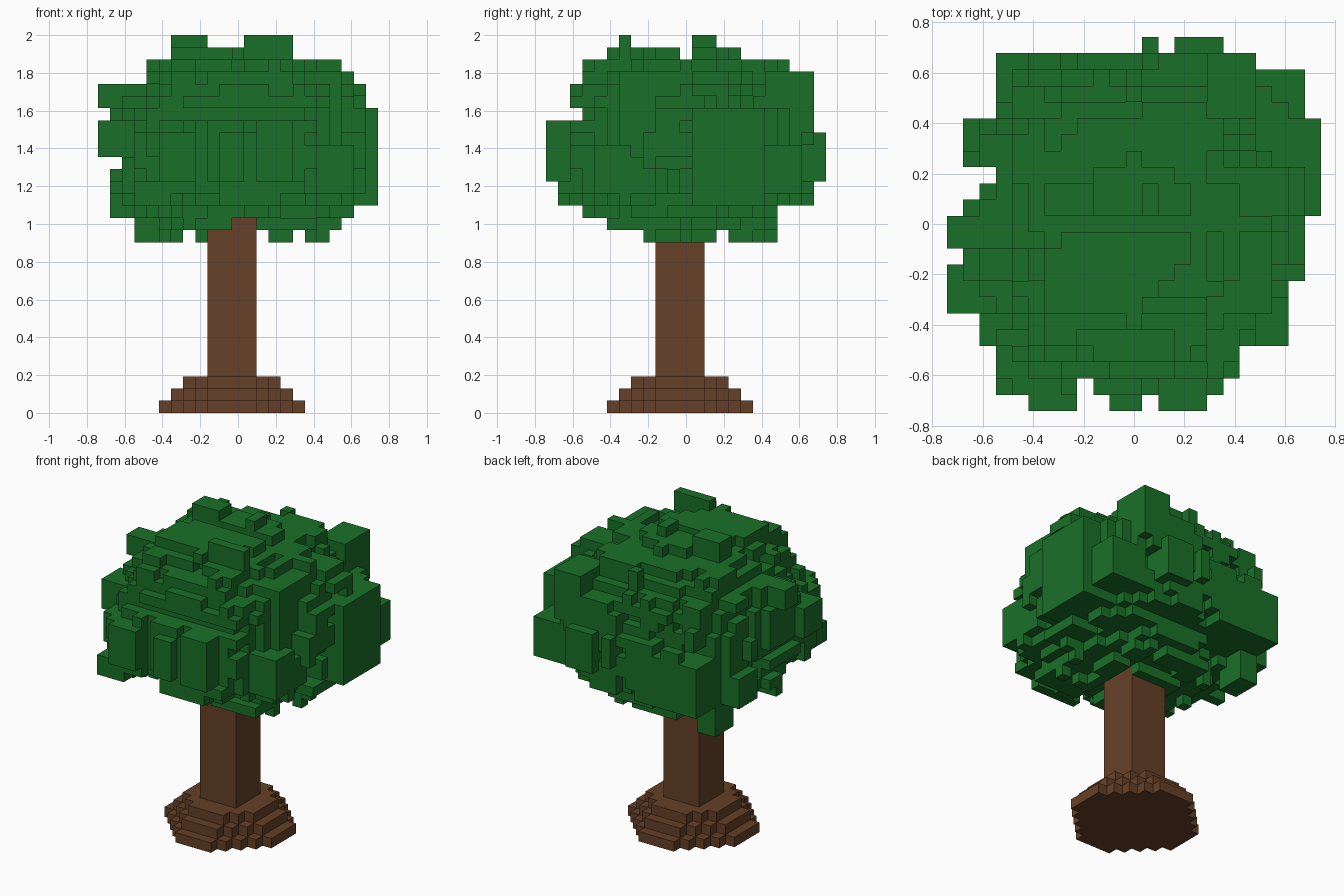
import bpy, bmesh, random
from mathutils import Vector

if "Cube" in bpy.data.objects:
    bpy.data.objects.remove(bpy.data.objects["Cube"])

U = 2 / 31           # voxel size
MID = 11.5           # grid cell offset of the x / y origin
random.seed(11)


def material(name, rgb):
    m = bpy.data.materials.new(name)
    m.diffuse_color = (*rgb, 1)
    m.use_nodes = True
    m.node_tree.nodes["Principled BSDF"].inputs["Base Color"].default_value = m.diffuse_color
    return m


def box(x0, x1, y0, y1, z0, z1):
    return {(x, y, z) for x in range(x0, x1) for y in range(y0, y1) for z in range(z0, z1)}


def voxel_object(name, cells, mat):
    """Skin a set of voxels with its exposed faces and merge coplanar ones."""
    bm = bmesh.new()
    verts = {}

    def vert(p):
        if p not in verts:
            verts[p] = bm.verts.new(((p[0] - MID) * U, (p[1] - MID) * U, p[2] * U))
        return verts[p]

    for c in sorted(cells):
        for axis in range(3):
            for side in (0, 1):
                n = list(c)
                n[axis] += 2 * side - 1
                if tuple(n) in cells:
                    continue
                a, b = (axis + 1) % 3, (axis + 2) % 3
                quad = []
                for da, db in ((0, 0), (1, 0), (1, 1), (0, 1)):
                    p = list(c)
                    p[axis] += side
                    p[a] += da
                    p[b] += db
                    quad.append(vert(tuple(p)))
                bm.faces.new(quad if side else quad[::-1])
    bmesh.ops.dissolve_limit(bm, angle_limit=0.01, verts=bm.verts, edges=bm.edges)
    me = bpy.data.meshes.new(name)
    bm.to_mesh(me)
    bm.free()
    me.materials.append(mat)
    ob = bpy.data.objects.new(name, me)
    bpy.context.collection.objects.link(ob)


def outline(text, first):
    """Rows of 'start-end' spans -> set of (column, row) cells."""
    out = set()
    for row, spans in enumerate(text.split(), first):
        for s in spans.split(","):
            a, b = map(int, s.split("-"))
            out |= {(c, row) for c in range(a, b)}
    return out


bark = material("bark", (0.133, 0.051, 0.020))
leaf = material("leaf", (0.010, 0.162, 0.021))

# Trunk with a stepped octagonal foot
wood = box(9, 13, 9, 13, 0, 16)
for z, r in enumerate((6, 5, 4)):
    wood |= {c for c in box(11 - r, 11 + r, 11 - r, 11 + r, z, z + 1)
             if abs(c[0] - 10.5) + abs(c[1] - 10.5) <= r + 1}
voxel_object("trunk", wood, bark)

# Crown outlines, bottom row first
front = outline("3-7,8-13,14-16,17-19 3-20 1-21 1-23 1-23 1-23 2-23 0-23 0-23 0-23 1-23 "
                "0-22 0-22 4-22 4-20 6-16 6-9,12-16", 14)
side = outline("8-14,15-19 5-19 3-19 1-22 1-22 0-23 0-23 0-23 0-23 0-22 3-22 "
               "2-22 2-22 3-22 3-20 5-11,12-16 6-7,12-14", 14)
top = outline("5-8,10-12,13-16 3-8,9-17 3-18 3-18 2-21 2-21 0-21 0-21 0-22 1-22 0-22 0-22 "
              "1-23 2-23 3-23 1-23 1-23 1-23 3-22 3-22 3-22 3-19 12-13,14-17", 0)
hull = {c for c in box(0, 23, 0, 23, 14, 31)
        if (c[0], c[2]) in front and (c[1], c[2]) in side and (c[0], c[1]) in top}
hull -= box(9, 13, 0, 9, 14, 15) | box(11, 13, 0, 9, 14, 16)   # trunk shows here


def bulge(c):
    return sum((abs(v + 0.5 - m) / r) ** 2.15
               for v, m, r in zip(c, (11.4, 11.4, 22), (10.7, 10.7, 8.0)))


# Rounded core, roughened with random blocky notches and lumps
crown = {c for c in hull if bulge(c) < 1}
shell = sorted(c for c in hull if 0.8 < bulge(c) < 1.15)
for n in range(150):
    c = random.choice(shell)
    s = [random.randint(1, 5), random.randint(1, 5), random.randint(1, 4)]
    lo = [v - k // 2 for v, k in zip(c, s)]
    block = box(lo[0], lo[0] + s[0], lo[1], lo[1] + s[1], lo[2], lo[2] + s[2])
    if n < 70:
        crown -= {b for b in block if bulge(b) > 0.78}
    else:
        crown |= {b for b in block & hull if bulge(b) < 1.25 and b[2] < 29}

# Distinct large lumps
for b in ((3, 9, 18, 22, 17, 22), (3, 5, 16, 19, 14, 17), (16, 19, 18, 22, 23, 28),
          (18, 22, 17, 21, 18, 22), (19, 23, 12, 18, 17, 25), (16, 20, 6, 11, 23, 28),
          (0, 4, 6, 9, 21, 24), (0, 4, 10, 12, 25, 27), (1, 4, 15, 18, 17, 21),
          (5, 8, 0, 4, 19, 23), (10, 12, 0, 4, 19, 23), (13, 16, 0, 4, 19, 24),
          (12, 13, 19, 23, 20, 23), (14, 17, 19, 23, 19, 23), (3, 6, 1, 5, 17, 19),
          (18, 21, 4, 7, 18, 22), (6, 15, 12, 14, 28, 30), (12, 16, 6, 7, 29, 31),
          (6, 9, 12, 14, 29, 31), (12, 13, 12, 14, 29, 31), (6, 12, 6, 10, 28, 30)):
    crown |= box(*b) & hull

# Close any gaps left in the three outlines
for i, j in ((0, 2), (1, 2), (0, 1)):
    seen = {(c[i], c[j]) for c in crown}
    rays = {}
    for c in sorted(hull):
        if (c[i], c[j]) not in seen:
            rays.setdefault((c[i], c[j]), []).append(c)
    crown |= {min(cells, key=bulge) for cells in rays.values()}

# Drop pieces that float free of the crown
todo, linked = [(11, 11, 22)], {(11, 11, 22)}
while todo:
    p = Vector(todo.pop())
    for d in ((1, 0, 0), (0, 1, 0), (0, 0, 1)):
        for q in (p + Vector(d), p - Vector(d)):
            q = tuple(int(v) for v in q)
            if q in crown and q not in linked:
                linked.add(q)
                todo.append(q)
voxel_object("leaf_crown", linked, leaf)
